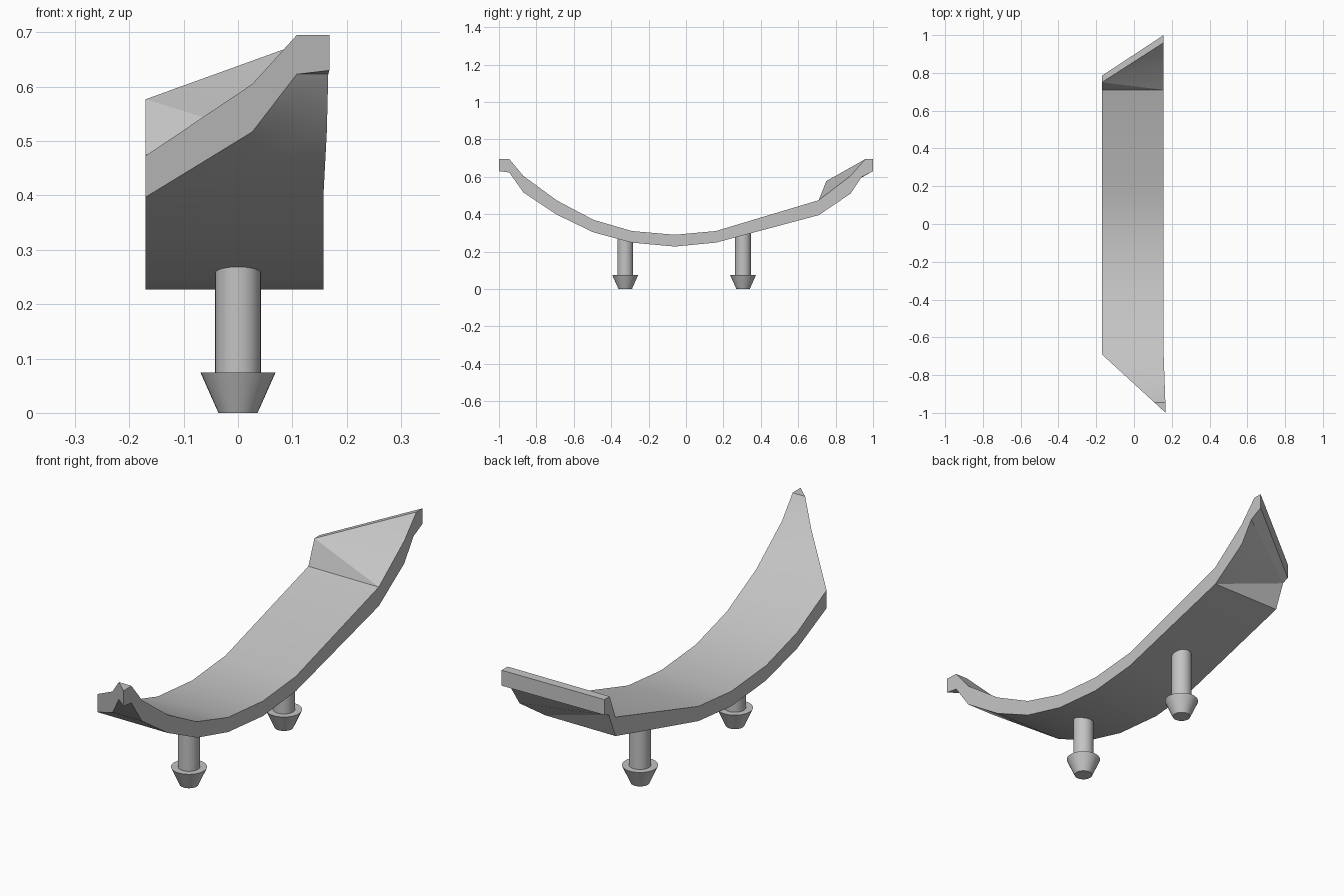
import bpy, bmesh
from math import radians
from mathutils import Matrix

cube = bpy.data.objects.get("Cube")
if cube:
    bpy.data.objects.remove(cube, do_unlink=True)

grey = bpy.data.materials.new("light_grey")
grey.use_nodes = True
colour = (0.55, 0.55, 0.55, 1)
grey.diffuse_color = colour
grey.node_tree.nodes["Principled BSDF"].inputs["Base Color"].default_value = colour

LEFT, RIGHT = -0.17, 0.157


def finish(name, bm):
    bmesh.ops.recalc_face_normals(bm, faces=bm.faces)
    mesh = bpy.data.meshes.new(name)
    bm.to_mesh(mesh)
    bm.free()
    obj = bpy.data.objects.new(name, mesh)
    mesh.materials.append(grey)
    bpy.context.collection.objects.link(obj)
    bpy.ops.object.select_all(action='DESELECT')
    obj.select_set(True)
    bpy.context.view_layer.objects.active = obj
    bpy.ops.object.shade_smooth_by_angle(angle=radians(30))
    return obj


# Curved strip: pairs of top and bottom points joined into a thick sheet
bm = bmesh.new()


def pair(x, y, top, bottom, y_bottom=None):
    yb = y if y_bottom is None else y_bottom
    return bm.verts.new((x, y, top)), bm.verts.new((x, yb, bottom))


def patch(*pairs):
    bm.faces.new([p[0] for p in pairs])
    bm.faces.new([p[1] for p in reversed(pairs)])


# Front tip, cut off diagonally
tip = pair(RIGHT + 0.011, -1, 0.695, 0.63)
right_rail, left_rail = [tip], []
sections = [(-0.945, 0.695, 0.623), (-0.87, 0.605, 0.517), (-0.69, 0.473, 0.397),
            (-0.495, 0.37, 0.303), (-0.29, 0.31, 0.248), (-0.06, 0.29, 0.227),
            (0.16, 0.31, 0.248), (0.71, 0.475, 0.395)]
for y, top, bottom in sections:
    slope = max(0, (-y - 0.69) / 0.31)
    right_rail.append(pair(RIGHT + 0.011 * slope, y, top, bottom))
    left_rail.append(pair(LEFT + 0.338 * slope, y, top, bottom))

patch(tip, right_rail[1], left_rail[0])
for i in range(len(left_rail) - 1):
    patch(left_rail[i], right_rail[i + 1], right_rail[i + 2], left_rail[i + 1])

# Raised rear lip, fanned out from the low corner
a, b = left_rail[-1], right_rail[-1]
c = pair(LEFT, 0.75, 0.577, 0.50, 0.755)
d = pair(RIGHT, 0.88, 0.605, 0.51)
e = pair(RIGHT, 0.96, 0.695, 0.60, 0.94)
f = pair(RIGHT, 1.0, 0.695, 0.63)
g = pair(LEFT, 0.785, 0.577, 0.512)
patch(a, b, c)
patch(b, d, c)
patch(d, e, c)
patch(c, e, f, g)

# Edge walls around the whole outline
outline = right_rail + [d, e, f, g, c] + left_rail[::-1]
for p, q in zip(outline, outline[1:] + outline[:1]):
    bm.faces.new((p[0], q[0], q[1], p[1]))
finish("curved_strip", bm)


# Mounting pegs: a round shaft on a tapered barb
def cone(bm, y, z0, z1, r0, r1):
    bmesh.ops.create_cone(bm, cap_ends=True, segments=32, radius1=r0, radius2=r1,
                          depth=z1 - z0,
                          matrix=Matrix.Translation((0, y, (z0 + z1) / 2)))


for name, y, height in (("front_peg", -0.325, 0.285), ("rear_peg", 0.305, 0.315)):
    bm = bmesh.new()
    cone(bm, y, 0, 0.074, 0.036, 0.069)
    cone(bm, y, 0.07, height, 0.042, 0.042)
    finish(name, bm)
